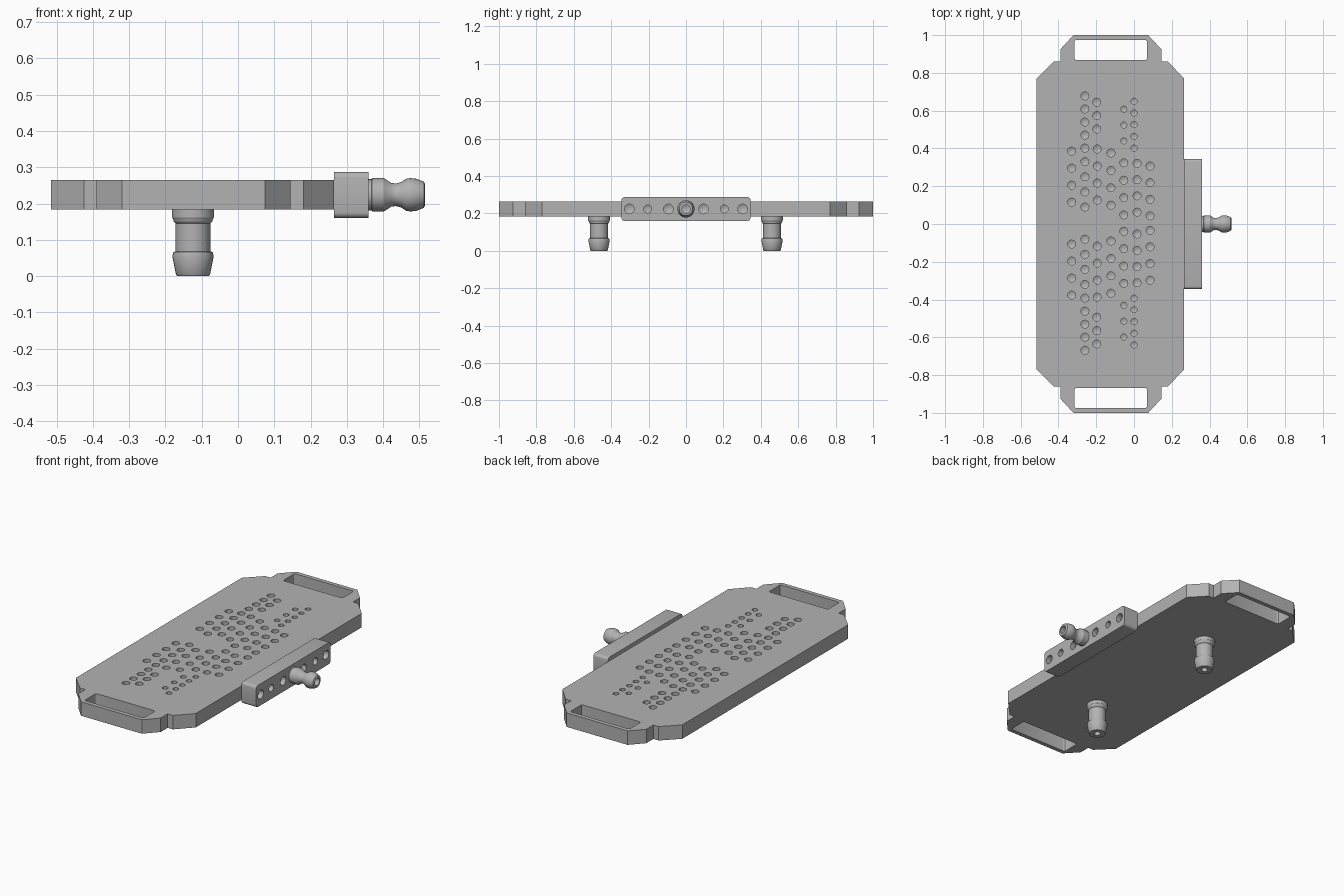
import bpy
import bmesh
from math import radians
from mathutils import Matrix, Vector

cube = bpy.data.objects.get("Cube")
if cube:
    bpy.data.objects.remove(cube, do_unlink=True)

grey = bpy.data.materials.new("machined grey")
grey.use_nodes = True
grey.diffuse_color = (0.45, 0.45, 0.45, 1)
grey.node_tree.nodes["Principled BSDF"].inputs["Base Color"].default_value = grey.diffuse_color

TOP, BOTTOM = 0.265, 0.183


def finish(name, bm):
    bmesh.ops.recalc_face_normals(bm, faces=bm.faces)
    mesh = bpy.data.meshes.new(name)
    bm.to_mesh(mesh)
    bm.free()
    mesh.materials.append(grey)
    obj = bpy.data.objects.new(name, mesh)
    bpy.context.collection.objects.link(obj)
    return obj


def activate(obj):
    bpy.ops.object.select_all(action='DESELECT')
    obj.select_set(True)
    bpy.context.view_layer.objects.active = obj


def smooth(obj):
    activate(obj)
    bpy.ops.object.shade_smooth_by_angle(angle=radians(30))


def cut(obj, cutter):
    mod = obj.modifiers.new("cut", 'BOOLEAN')
    mod.operation = 'DIFFERENCE'
    mod.solver = 'EXACT'
    mod.object = cutter
    activate(obj)
    bpy.ops.object.modifier_apply(modifier=mod.name)
    bpy.data.objects.remove(cutter, do_unlink=True)


def lathe(bm, profile, matrix, sides):
    """Spin (radius, height) points about local z, ends on the axis."""
    verts = [bm.verts.new((r, 0, h)) for r, h in profile]
    edges = [bm.edges.new(pair) for pair in zip(verts, verts[1:])]
    spun = bmesh.ops.spin(bm, geom=verts + edges, cent=(0, 0, 0), axis=(0, 0, 1),
                          angle=radians(360), steps=sides, use_merge=True)
    new = {v for f in bm.faces for v in f.verts if not v.tag}
    bmesh.ops.remove_doubles(bm, verts=list(new), dist=1e-5)
    fresh = [v for v in bm.verts if not v.tag]
    bmesh.ops.transform(bm, matrix=matrix, verts=fresh)
    for v in fresh:
        v.tag = True


def drill(bm, place, radius, depth):
    """Blind hole with a conical floor, opening along local +z."""
    lathe(bm, [(0, -depth - radius / 2), (radius, -depth), (radius, 0.02), (0, 0.02)],
          place, 16)


def box(bm, low, high):
    low, high = Vector(low), Vector(high)
    matrix = Matrix.Translation((low + high) / 2) @ Matrix.Diagonal((high - low).to_4d())
    return bmesh.ops.create_cube(bm, size=1, matrix=matrix)["verts"]


# Plate with chamfered corners and a handle lug at each end
bm = bmesh.new()
end = [(0.265, 0.77), (0.18, 0.86), (0.145, 0.86), (0.145, 0.925), (0.075, 1),
       (-0.32, 1), (-0.39, 0.925), (-0.39, 0.86), (-0.425, 0.86), (-0.515, 0.77)]
outline = end + [(x, -y) for x, y in reversed(end)]
face = bm.faces.new([bm.verts.new((x, y, BOTTOM)) for x, y in outline])
raised = bmesh.ops.extrude_face_region(bm, geom=[face])["geom"]
bmesh.ops.translate(bm, vec=(0, 0, TOP - BOTTOM),
                    verts=[v for v in raised if isinstance(v, bmesh.types.BMVert)])
plate = finish("manifold_plate", bm)

# Handle slots
bm = bmesh.new()
for lo, hi in ((0.868, 0.975), (-0.975, -0.868)):
    slot = box(bm, (-0.315, lo, 0.1), (0.07, hi, 0.4))
    edges = {e for v in slot for e in v.link_edges
             if abs(e.verts[0].co.z - e.verts[1].co.z) > 0.1}
    bmesh.ops.bevel(bm, geom=list(edges), offset=0.012, segments=3, affect='EDGES', profile=0.5)
cut(plate, finish("slot_cutter", bm))

# Hole pattern: x, radius, first y, spacing, count; repeated on the other half
BIG, SMALL = 0.021, 0.016
columns = [(-0.33, BIG, 0.116, 0.09, 4), (-0.26, BIG, 0.09, 0.08, 4),
           (-0.26, BIG, 0.402, 0.069, 5), (-0.195, BIG, 0.127, 0.09, 4),
           (-0.197, BIG, 0.503, 0.071, 3), (-0.122, BIG, 0.1, 0.092, 4),
           (-0.054, BIG, 0.048, 0.092, 4), (-0.054, SMALL, 0.44, 0.084, 3),
           (0, SMALL, 0.402, 0.062, 5), (0.016, BIG, 0.063, 0.086, 4),
           (0.085, BIG, 0.043, 0.088, 4)]
bm = bmesh.new()
for x, radius, start, step, count in columns:
    for i in range(count):
        y = start + i * step
        for spot in (y, 0.01 - y):
            drill(bm, Matrix.Translation((x, spot, TOP)), radius, 0.03)
cut(plate, finish("hole_cutter", bm))
smooth(plate)

# Side port block with rounded long edges and a row of ports
sideways = Matrix.Rotation(radians(90), 4, 'Y')
bm = bmesh.new()
box(bm, (0.265, -0.345, 0.16), (0.36, 0.345, 0.287))
edges = [e for e in bm.edges if abs(e.verts[0].co.x - e.verts[1].co.x) > 0.05]
bmesh.ops.bevel(bm, geom=edges, offset=0.016, segments=4, affect='EDGES', profile=0.5)
block = finish("port_block", bm)
bm = bmesh.new()
for y, radius in ((0.303, 0.026), (0.205, 0.021), (0.094, 0.026)):
    for side in (-1, 1):
        place = Matrix.Translation((0.36, side * y, 0.224)) @ sideways
        drill(bm, place, radius, 0.03)
cut(block, finish("port_cutter", bm))
smooth(block)

# Side hose fitting
bm = bmesh.new()
lathe(bm, [(0, -0.01), (0.043, -0.01), (0.043, 0.008), (0.046, 0.01), (0.046, 0.042),
           (0.033, 0.062), (0.031, 0.075), (0.035, 0.09), (0.044, 0.103), (0.046, 0.115),
           (0.044, 0.132), (0.036, 0.152), (0.031, 0.155), (0.022, 0.155),
           (0.022, 0.08), (0, 0.07)],
      Matrix.Translation((0.36, 0, 0.224)) @ sideways, 32)
smooth(finish("side_hose_fitting", bm))

# Barbed fittings underneath
for name, y in (("front_barb_fitting", -0.465), ("back_barb_fitting", 0.46)):
    bm = bmesh.new()
    lathe(bm, [(0, 0.19), (0.058, 0.19), (0.058, 0.162), (0.055, 0.158), (0.053, 0.15),
               (0.048, 0.145), (0.048, 0.068), (0.054, 0.066), (0.057, 0.055),
               (0.047, 0.004), (0.044, 0), (0.018, 0), (0.018, 0.06), (0, 0.07)],
          Matrix.Translation((-0.124, y, 0)), 32)
    smooth(finish(name, bm))
